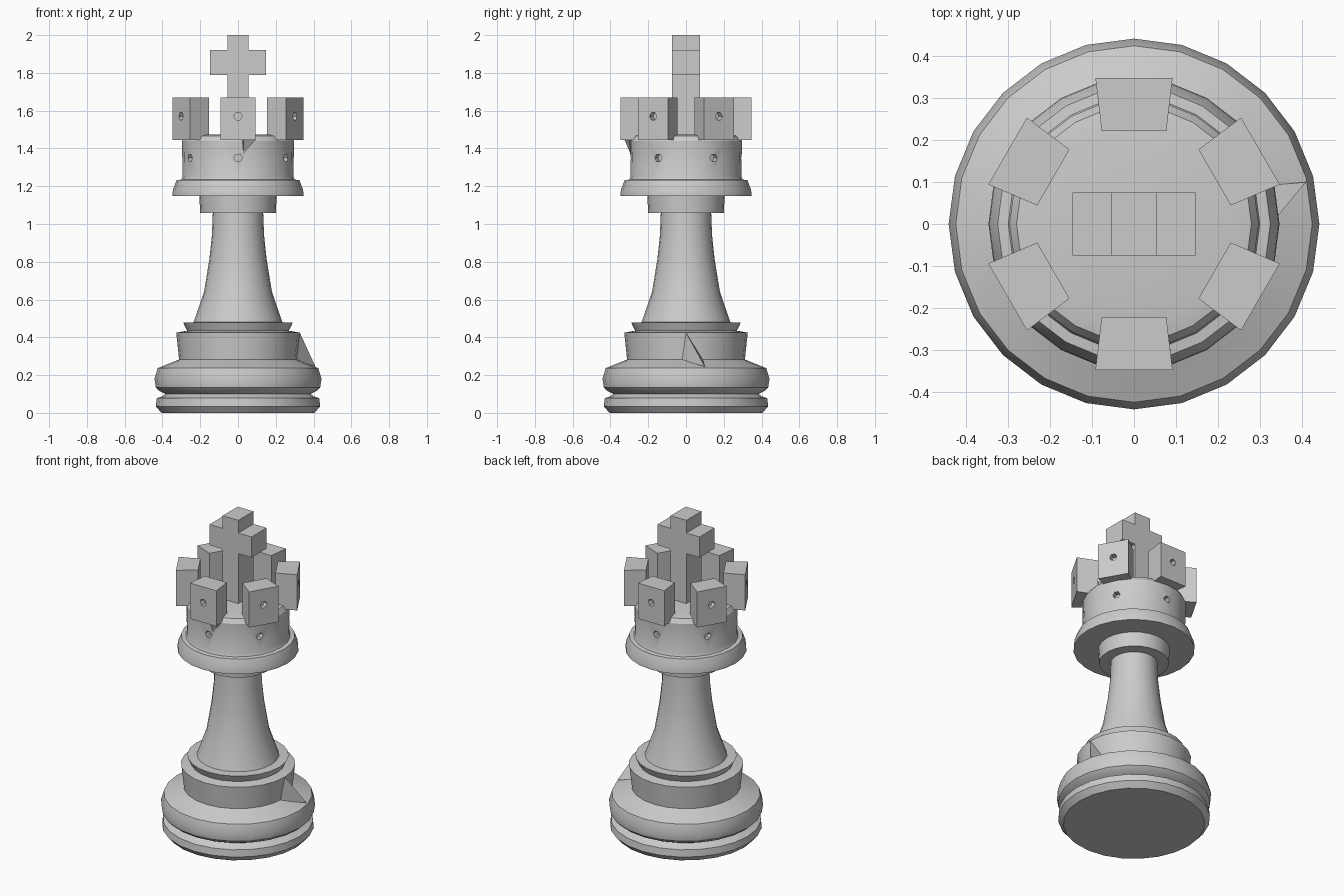
import bpy, bmesh
from math import radians, pi, sin, cos
from mathutils import Matrix, Vector

if "Cube" in bpy.data.objects:
    bpy.data.objects.remove(bpy.data.objects["Cube"])


def make_object(name, bm):
    bmesh.ops.recalc_face_normals(bm, faces=bm.faces)
    me = bpy.data.meshes.new(name)
    bm.to_mesh(me)
    bm.free()
    ob = bpy.data.objects.new(name, me)
    bpy.context.collection.objects.link(ob)
    return ob


def activate(ob):
    bpy.ops.object.select_all(action='DESELECT')
    ob.select_set(True)
    bpy.context.view_layer.objects.active = ob


def smooth(ob):
    activate(ob)
    bpy.ops.object.shade_smooth_by_angle(angle=radians(30))


def lathe(name, profile, steps=24):
    bm = bmesh.new()
    rings = [[bm.verts.new((r * cos(2 * pi * i / steps), r * sin(2 * pi * i / steps), z))
              for i in range(steps)] for r, z in profile]
    for a, b in zip(rings, rings[1:]):
        for i in range(steps):
            j = (i + 1) % steps
            bm.faces.new((a[i], a[j], b[j], b[i]))
    bm.faces.new(rings[0])
    bm.faces.new(rings[-1])
    return make_object(name, bm)


def hull(name, points):
    bm = bmesh.new()
    for p in points:
        bm.verts.new(p)
    bmesh.ops.convex_hull(bm, input=bm.verts)
    bmesh.ops.dissolve_limit(bm, angle_limit=0.01, verts=bm.verts, edges=bm.edges)
    return make_object(name, bm)


def drill(ob, radius, z):
    # shallow six-sided pits around the crown
    bm = bmesh.new()
    for k in range(6):
        a = radians(30 + 60 * k)
        m = (Matrix.Translation((radius * cos(a), radius * sin(a), z))
             @ Matrix.Rotation(a, 4, 'Z') @ Matrix.Rotation(pi / 2, 4, 'Y'))
        bmesh.ops.create_cone(bm, cap_ends=True, segments=6, radius1=0.022,
                              radius2=0.022, depth=0.08, matrix=m)
    cutter = make_object("pit_cutter", bm)
    cutter.hide_render = True
    mod = ob.modifiers.new("pits", 'BOOLEAN')
    mod.operation = 'DIFFERENCE'
    mod.solver = 'EXACT'
    mod.object = cutter
    activate(ob)
    bpy.ops.object.modifier_apply(modifier=mod.name)
    bpy.data.objects.remove(cutter)


# Stepped base and tapering stem
base = lathe("base_and_stem", [
    (0.405, 0), (0.435, 0.035), (0.43, 0.078), (0.40, 0.088), (0.385, 0.10), (0.415, 0.115),
    (0.435, 0.135), (0.442, 0.18), (0.425, 0.237), (0.33, 0.275), (0.312, 0.283),
    (0.327, 0.425), (0.27, 0.435), (0.29, 0.478), (0.235, 0.48),
    (0.18, 0.64), (0.152, 0.81), (0.138, 0.94), (0.133, 1.07)])
smooth(base)

# Collar, flange and crown drum
drum = lathe("crown_drum", [
    (0.13, 1.057), (0.20, 1.057), (0.205, 1.147), (0.347, 1.147), (0.345, 1.18),
    (0.325, 1.232), (0.30, 1.235), (0.293, 1.25), (0.297, 1.44), (0.28, 1.467), (0.24, 1.475)])
drill(drum, 0.30, 1.35)
smooth(drum)

# Six wedge-shaped crown blocks
bm = bmesh.new()
for k in range(6):
    rot = Matrix.Rotation(radians(30 + 60 * k), 3, 'Z')
    lo, hi = [[bm.verts.new(rot @ Vector((r, y, z)))
               for r, y in ((0.222, -0.077), (0.348, -0.092), (0.348, 0.092), (0.222, 0.077))]
              for z in (1.445, 1.67)]
    bm.faces.new(lo)
    bm.faces.new(hi)
    for i in range(4):
        j = (i + 1) % 4
        bm.faces.new((lo[i], lo[j], hi[j], hi[i]))
blocks = make_object("crown_blocks", bm)
drill(blocks, 0.35, 1.57)

# Cross finial, extruded from its outline
half = [(0.055, 1.46), (0.055, 1.79), (0.147, 1.79), (0.147, 1.92), (0.055, 1.92), (0.055, 2.0)]
outline = half + [(-x, z) for x, z in reversed(half)]
bm = bmesh.new()
face = bm.faces.new([bm.verts.new((x, -0.075, z)) for x, z in outline])
ext = bmesh.ops.extrude_face_region(bm, geom=[face], use_keep_orig=True)
bmesh.ops.translate(bm, vec=(0, 0.15, 0),
                    verts=[v for v in ext["geom"] if isinstance(v, bmesh.types.BMVert)])
make_object("cross", bm)

# Small faceted ridges on the base step and under the front block
hull("base_ridge", [(0.327, 0, 0.425), (0.41, 0.1, 0.245), (0.31, -0.02, 0.28), (0.30, 0.09, 0.28)])
hull("crown_ridge", [(0.03, -0.293, 1.37), (0.09, -0.30, 1.445), (0.03, -0.325, 1.445), (0.02, -0.28, 1.445)])
